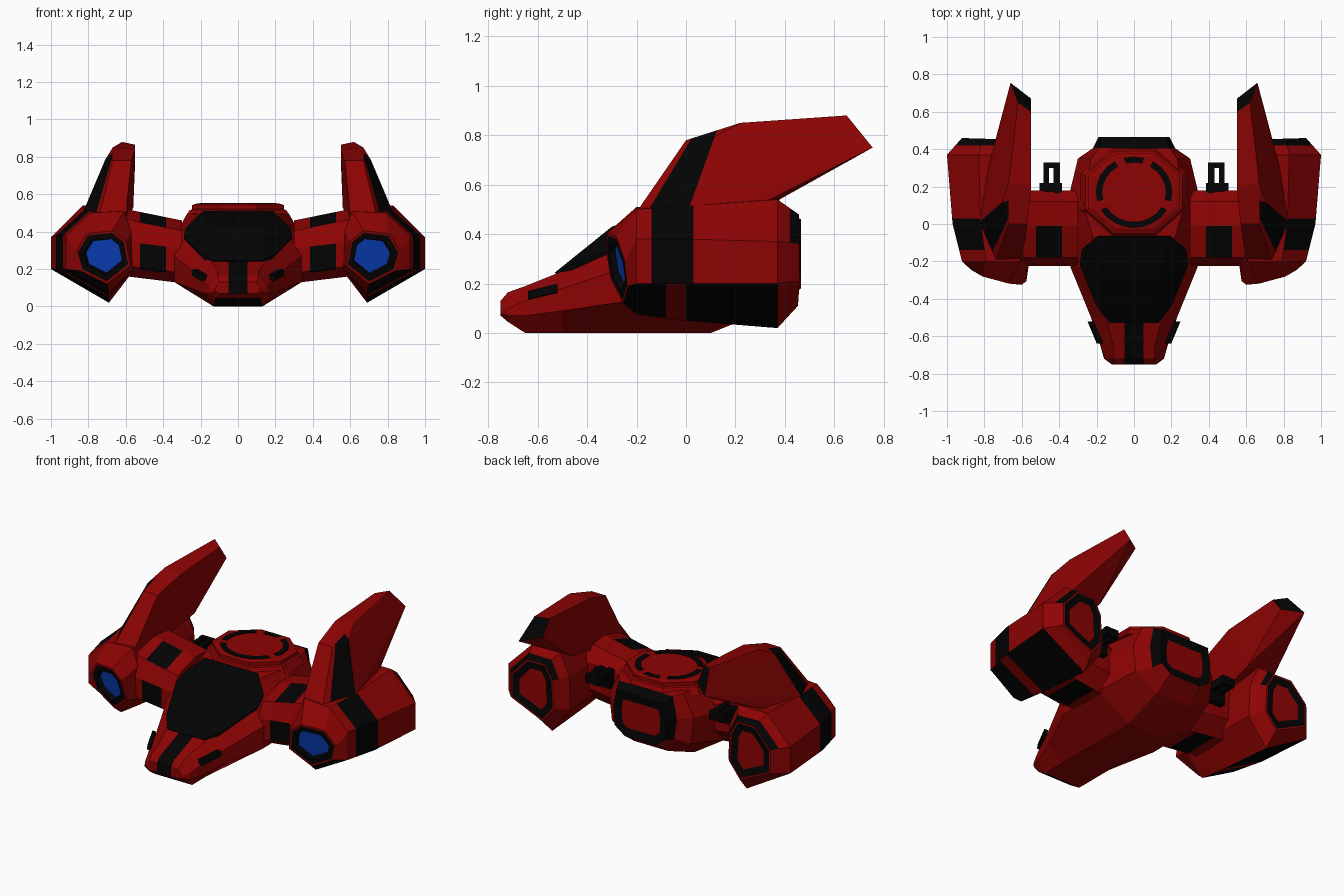
import bpy, bmesh, math
from mathutils import Vector

if "Cube" in bpy.data.objects:
    bpy.data.objects.remove(bpy.data.objects["Cube"])


def material(name, color):
    m = bpy.data.materials.new(name)
    m.use_nodes = True
    m.diffuse_color = (*color, 1)
    m.node_tree.nodes["Principled BSDF"].inputs["Base Color"].default_value = (*color, 1)
    return m


RED, BLACK, BLUE = 0, 1, 2
MATS = [material("hull red", (0.27, 0.001, 0.001)),
        material("panel black", (0.001, 0.001, 0.001)),
        material("intake blue", (0.003, 0.05, 0.5))]


def finish(name, bm, mirror=False, cuts=(), rule=None, base=None):
    """Cut the faces, colour them by rule and make the object."""
    bmesh.ops.recalc_face_normals(bm, faces=bm.faces)
    for co, no in cuts:
        bmesh.ops.bisect_plane(bm, geom=bm.verts[:] + bm.edges[:] + bm.faces[:],
                               plane_co=co, plane_no=no)
    bm.normal_update()
    for f in bm.faces:
        if base is not None:
            f.material_index = base
        if rule and rule(f.calc_center_median(), f.normal):
            f.material_index = BLACK
    me = bpy.data.meshes.new(name)
    bm.to_mesh(me)
    bm.free()
    for m in MATS:
        me.materials.append(m)
    ob = bpy.data.objects.new(name, me)
    bpy.context.collection.objects.link(ob)
    if mirror:
        ob.modifiers.new("mirror", "MIRROR").use_mirror_merge = False


def loft(sections):
    """Skin closed sections; returns the mesh and both end caps."""
    bm = bmesh.new()
    rings = [[bm.verts.new(p) for p in s] for s in sections]
    n = len(rings[0])
    for a, b in zip(rings, rings[1:]):
        for i in range(n):
            j = (i + 1) % n
            bm.faces.new((a[i], a[j], b[j], b[i]))
    caps = [bm.faces.new(rings[0]), bm.faces.new(rings[-1])]
    bmesh.ops.recalc_face_normals(bm, faces=bm.faces)
    return bm, caps


def inset_cap(bm, cap, rings, centre, depth):
    """Nested coloured frames on an end face, with a sunk centre."""
    for width, mat in rings:
        frame = bmesh.ops.inset_individual(bm, faces=[cap], thickness=width,
                                           use_even_offset=True)["faces"]
        for f in frame:
            if f is not cap:
                f.material_index = mat
    bmesh.ops.translate(bm, verts=cap.verts, vec=cap.normal * -depth)
    cap.material_index = centre


def add_hull(bm, points):
    vs = [bm.verts.new(p) for p in points]
    res = bmesh.ops.convex_hull(bm, input=vs)
    junk = [v for v in set(res["geom_interior"] + res["geom_unused"])
            if isinstance(v, bmesh.types.BMVert)]
    bmesh.ops.delete(bm, geom=junk, context="VERTS")


def solid(points, both=False):
    bm = bmesh.new()
    add_hull(bm, points + ([(-x, y, z) for x, y, z in points] if both else []))
    bmesh.ops.dissolve_limit(bm, angle_limit=0.02, verts=bm.verts, edges=bm.edges)
    return bm


def box(x0, x1, y0, y1, z0, z1):
    return [(x, y, z) for x in (x0, x1) for y in (y0, y1) for z in (z0, z1)]


# Fuselage: half sections from keel to shoulder
def hull_section(y, *half):
    return [(x, y, z) for x, z in half] + [(-x, y, z) for x, z in reversed(half)]


bm, caps = loft([
    hull_section(-.75, (.1, .07), (.12, .08), (.12, .1), (.1, .13)),
    hull_section(-.72, (.12, .045), (.16, .07), (.155, .1), (.11, .165)),
    hull_section(-.65, (.13, 0), (.18, .07), (.18, .13), (.11, .19)),
    hull_section(-.5, (.13, 0), (.23, .09), (.23, .18), (.15, .25)),
    hull_section(-.23, (.13, 0), (.34, .13), (.34, .27), (.27, .37)),
    hull_section(-.07, (.13, 0), (.35, .14), (.36, .32), (.22, .49)),
    hull_section(.1, (.13, 0), (.35, .14), (.36, .34), (.27, .5)),
    hull_section(.35, (.12, .1), (.28, .19), (.3, .36), (.23, .5)),
    hull_section(.405, (.12, .14), (.2, .22), (.22, .35), (.19, .49)),
    hull_section(.465, (.11, .18), (.18, .23), (.19, .34), (.17, .46))])
inset_cap(bm, caps[1], [(.052, BLACK)], RED, .008)


def hull_black(c, n):
    stripe = abs(c.x) < .05 and c.y < -.45 and n.z > -.1
    intake = -.72 < c.y < -.65 and n.z < -.3 and abs(n.x) < .2
    tail = .42 < c.y < .46 and n.y < .95 and n.z > -.3
    return stripe or intake or tail


finish("fuselage", bm, cuts=[((s * .05, 0, 0), (1, 0, 0)) for s in (-1, 1)], rule=hull_black)

# Cockpit canopy
canopy = [(.19, -.07, .51), (.2, -.06, .47), (.28, -.14, .42), (.29, -.22, .37),
          (.2, -.44, .285), (.13, -.53, .245), (.13, -.3, .43), (.15, -.5, .2), (.26, -.2, .3)]
finish("canopy", solid(canopy, True), base=BLACK)

# Nose side vents
vent = [(x + dx, y, z + dz) for x, y, z in ((.185, -.64, .145), (.235, -.52, .175))
        for dx, dz in ((-.01, -.012), (.014, -.008), (.008, .025), (-.02, .025))]
finish("nose_vents", solid(vent), True, base=BLACK)


# Turret base and lid on the back of the fuselage
def octagon(r, z, sy=.85):
    return [(r * math.cos(a), .17 + sy * r * math.sin(a), z)
            for a in (math.pi / 8 + k * math.pi / 4 for k in range(8))]


bm, _ = loft([octagon(.31, .47), octagon(.28, .515), octagon(.265, .52),
              octagon(.265, .543), octagon(.24, .55)])
finish("turret_base", bm)

# Broken dark ring on the turret lid
bm = bmesh.new()
STEPS = 24
for k in range(STEPS):
    if k in (4, 7, 13, 22):
        continue
    a0, a1 = (math.tau * (k + d) / STEPS for d in (0, 1))
    add_hull(bm, [(r * math.cos(a), .17 + r * .93 * math.sin(a), z)
                  for a in (a0, a1) for r in (.17, .205) for z in (.546, .554)])
finish("turret_ring", bm, base=BLACK)

# Arms joining the fuselage to the pods
profile = [(-.2, .17), (-.225, .18), (-.225, .31), (-.18, .405), (-.01, .46), (.12, .455),
           (.18, .39), (.18, .22), (.1, .125), (-.14, .125)]
bm, _ = loft([[(x, y, z + lift * (1 if z > .4 else .6)) for y, z in profile]
              for x, lift in ((.3, 0), (.62, .065))])


def arm_black(c, n):
    if not .385 < c.x < .525:
        return False
    return n.y < -.95 or (n.z > .88 and c.y < 0) or n.z < -.9


finish("arms", bm, True, [((.385, 0, 0), (1, 0, 0)), ((.525, 0, 0), (1, 0, 0))], arm_black)

# Rear brackets behind the arms
bm = bmesh.new()
for b in (box(.395, .43, .16, .33, .37, .42), box(.455, .485, .16, .33, .37, .42),
          box(.395, .485, .3, .33, .375, .425), box(.385, .505, .17, .22, .31, .415)):
    add_hull(bm, b)
finish("rear_brackets", bm, True, base=BLACK)


# Engine pods: sections run from inner low, over the top, to the keel
def pod_section(y, tilt, lean, *pts):
    return [(x, y + tilt * (x - .6) + lean * (.4 - z), z) for x, z in pts]


bm, caps = loft([
    pod_section(-.335, .25, .2, (.575, .22), (.6, .35), (.67, .405), (.81, .39), (.87, .29),
                (.84, .19), (.7, .12)),
    pod_section(-.2, 0, 0, (.56, .2), (.57, .4), (.61, .51), (.79, .5), (.92, .38),
                (.92, .2), (.69, .075)),
    pod_section(0, 0, 0, (.56, .2), (.57, .4), (.61, .52), (.82, .515), (.97, .38),
                (.97, .2), (.69, .05)),
    pod_section(.37, 0, 0, (.56, .19), (.57, .4), (.63, .54), (.83, .54), (1, .37),
                (1, .2), (.69, .02)),
    pod_section(.45, .03, 0, (.62, .21), (.63, .39), (.68, .48), (.81, .48), (.92, .36),
                (.92, .21), (.7, .11))])
inset_cap(bm, caps[0], [(.012, RED), (.03, BLACK), (.006, BLACK)], BLUE, .025)
inset_cap(bm, caps[1], [(.01, RED), (.045, BLACK)], RED, .008)


def pod_black(c, n):
    band = -.14 < c.y < .03 and c.z > .19 and n.x > .1
    belly = c.z < .2 and n.x > .1 and n.z < -.3 and (0 < c.y < .36 or -.25 < c.y < -.08)
    rear_lip = .41 < c.y and c.z > .38 and n.y < .95
    return band or belly or rear_lip


finish("engine_pods", bm, True,
       [((0, y, 0), (0, 1, 0)) for y in (-.14, -.08, .03, .34, .42)], pod_black)

# Swept fins with a slanted dark band and dark trailing tips
inner = [(.6, -.2, .49), (.57, 0, .78), (.55, .2, .84), (.55, .6, .865),
         (.55, .67, .77), (.56, .36, .53), (.59, 0, .45)]
outer = [(.74, -.2, .49), (.67, 0, .78), (.71, .1, .785), (.67, .22, .85), (.62, .65, .88),
         (.66, .755, .75), (.77, .34, .54), (.83, 0, .5), (.8, .2, .51)]


def fin_black(c, n):
    front = c.y - (-.15 + .6 * (c.z - .5))
    back = c.y - (.01 + .36 * (c.z - .5))
    return (front > 0 and back < 0 and n.x > .3) or (n.y > .65 and c.z > .72)


finish("fins", solid(inner + outer), True,
       [((0, -.15, .5), Vector((0, 1, -.6))), ((0, .01, .5), Vector((0, 1, -.36)))], fin_black)
